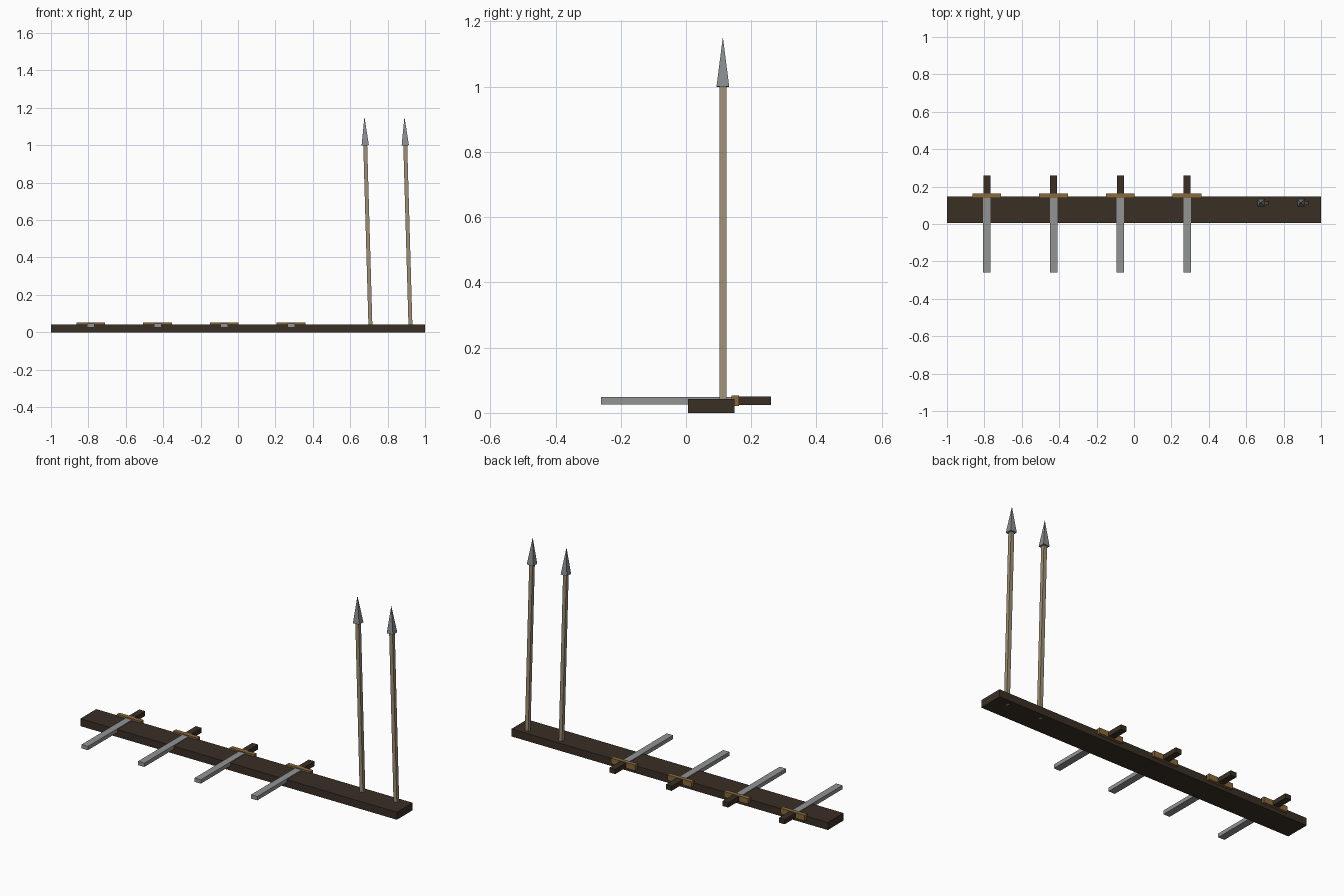
import bpy, math
from mathutils import Matrix, Vector

if "Cube" in bpy.data.objects:
    bpy.data.objects.remove(bpy.data.objects["Cube"])


def material(name, rgb):
    m = bpy.data.materials.new(name)
    lin = [(c / 255 / 12.92 if c < 11 else ((c / 255 + 0.055) / 1.055) ** 2.4) for c in rgb]
    m.diffuse_color = (*lin, 1)
    m.use_nodes = True
    m.node_tree.nodes["Principled BSDF"].inputs["Base Color"].default_value = m.diffuse_color
    return m


DARK_WOOD = material("dark wood", (58, 47, 37))
STEEL = material("steel", (146, 147, 148))
BRONZE = material("bronze", (138, 104, 60))
PALE_WOOD = material("pale wood", (158, 145, 118))
SPEAR_STEEL = material("spear steel", (138, 141, 144))


def box(name, lo, hi, mat):
    lo, hi = Vector(lo), Vector(hi)
    bpy.ops.mesh.primitive_cube_add(size=1)
    ob = bpy.context.object
    ob.data.transform(Matrix.Translation((lo + hi) / 2) @ Matrix.Diagonal((*(hi - lo), 1)))
    ob.name = name
    ob.data.materials.append(mat)
    return ob


# Rack board
box("rack_board", (-1, 0.006, 0), (1, 0.148, 0.043), DARK_WOOD)

# Four swords lying across the board
for i in range(4):
    x = -0.787 + 0.357 * i
    box(f"sword_blade_{i}", (x - 0.02, -0.26, 0.026), (x + 0.02, 0.145, 0.048), STEEL)
    box(f"sword_guard_{i}", (x - 0.077, 0.139, 0.021), (x + 0.077, 0.163, 0.053), BRONZE)
    box(f"sword_handle_{i}", (x - 0.0185, 0.155, 0.0235), (x + 0.0185, 0.26, 0.0505), DARK_WOOD)

# Two upright spears leaning slightly to -x
for i in range(2):
    lean = Matrix.Translation((0.709 + 0.214 * i, 0.113, 0)) @ Matrix.Rotation(-math.atan(0.033 / 1.152), 4, 'Y')
    shaft = box(f"spear_shaft_{i}", (-0.0105, -0.0105, 0), (0.0105, 0.0105, 1.0), PALE_WOOD)
    shaft.data.transform(lean)
    # Four-sided pyramid head
    bpy.ops.mesh.primitive_cone_add(vertices=4, radius1=0.0195 * math.sqrt(2), radius2=0, depth=0.153)
    head = bpy.context.object
    head.name = f"spear_head_{i}"
    head.data.materials.append(SPEAR_STEEL)
    head.data.transform(lean @ Matrix.Translation((0, 0, 1.0765)) @ Matrix.Rotation(math.pi / 4, 4, 'Z'))
